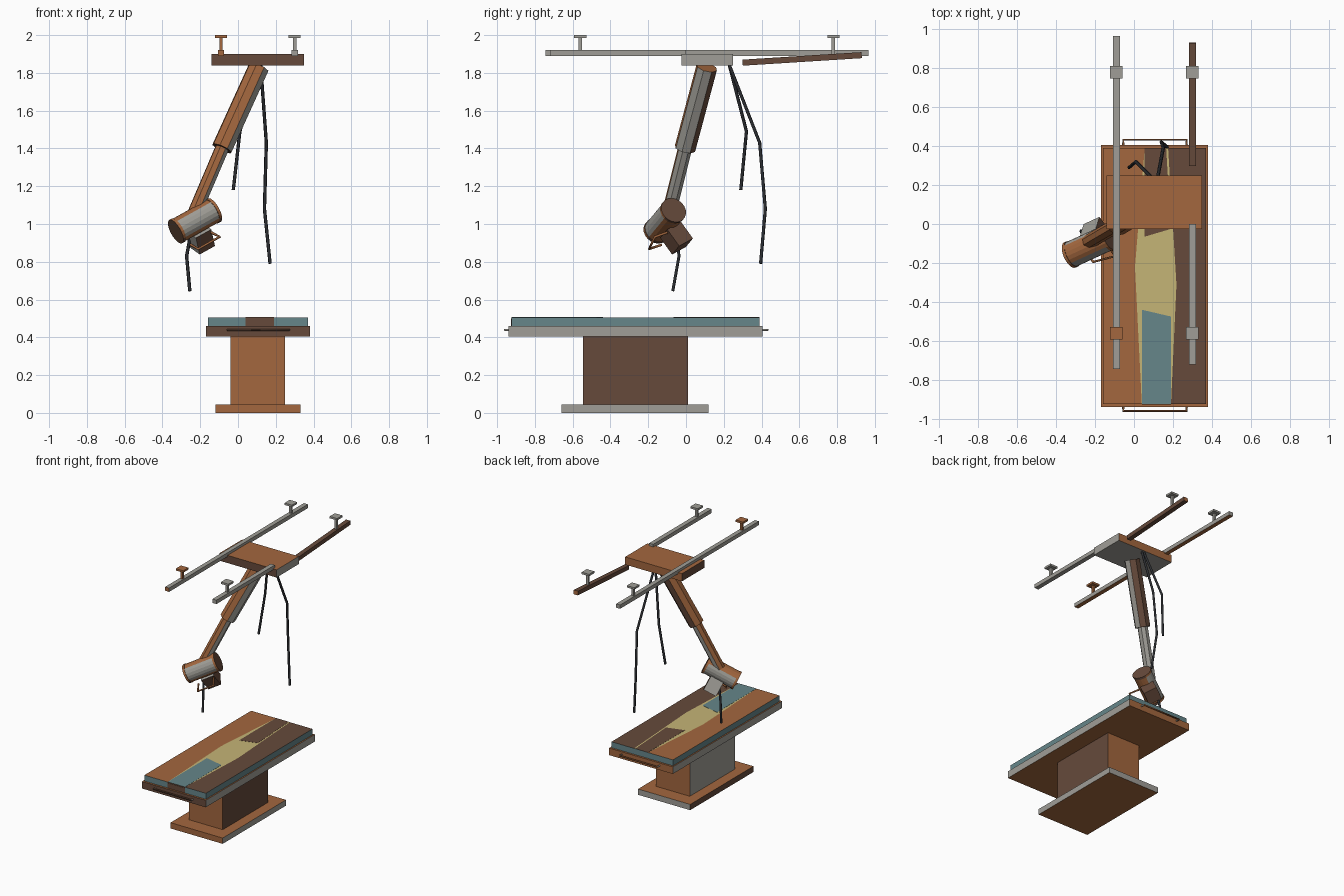
import bpy, bmesh
from mathutils import Vector, Matrix

cube = bpy.data.objects.get("Cube")
if cube:
    bpy.data.objects.remove(cube, do_unlink=True)


def linear(hex_code):
    channels = [int(hex_code[i:i + 2], 16) / 255 for i in (0, 2, 4)]
    return [c / 12.92 if c < 0.04 else ((c + 0.055) / 1.055) ** 2.4 for c in channels] + [1]


# Palette, keyed by one letter
MATS = {}
for key, name, code in (("o", "rust orange", "a3673e"), ("b", "dark brown", "664a3b"),
                        ("g", "warm grey", "a09e97"), ("t", "dull teal", "66868a"),
                        ("y", "sand yellow", "c5b576"), ("k", "cable black", "2b2d31")):
    mat = bpy.data.materials.new(name)
    mat.use_nodes = True
    mat.diffuse_color = linear(code)
    mat.node_tree.nodes["Principled BSDF"].inputs["Base Color"].default_value = linear(code)
    MATS[key] = mat

# Order of the letters in a paint string: front, +x, back, -x, top, bottom
SIDES = [Vector(v) for v in ((0, -1, 0), (1, 0, 0), (0, 1, 0), (-1, 0, 0), (0, 0, 1), (0, 0, -1))]


def finish(name, bm, paint):
    """Turn a bmesh into an object, colouring each face by the side it looks toward."""
    if len(paint) == 1:
        paint *= 6
    bmesh.ops.recalc_face_normals(bm, faces=bm.faces[:])
    slots = sorted(set(paint))
    for f in bm.faces:
        f.normal_update()
        side = max(range(6), key=lambda i: f.normal.dot(SIDES[i]))
        f.material_index = slots.index(paint[side])
    mesh = bpy.data.meshes.new(name)
    bm.to_mesh(mesh)
    bm.free()
    for s in slots:
        mesh.materials.append(MATS[s])
    obj = bpy.data.objects.new(name, mesh)
    bpy.context.collection.objects.link(obj)
    return obj


def box(name, x, y, z, paint):
    bm = bmesh.new()
    size = Matrix.Diagonal((x[1] - x[0], y[1] - y[0], z[1] - z[0], 1))
    mid = Matrix.Translation([(r[0] + r[1]) / 2 for r in (x, y, z)])
    bmesh.ops.create_cube(bm, size=1, matrix=mid @ size)
    return finish(name, bm, paint)


def tube(name, a, b, radius, sides, paint):
    a, b = Vector(a), Vector(b)
    bm = bmesh.new()
    turn = (b - a).to_track_quat("Z", "Y").to_matrix().to_4x4()
    bmesh.ops.create_cone(bm, cap_ends=True, segments=sides, radius1=radius, radius2=radius,
                          depth=(b - a).length, matrix=Matrix.Translation((a + b) / 2) @ turn)
    return finish(name, bm, paint)


def plate(name, points, z0, z1, paint):
    bm = bmesh.new()
    face = bm.faces.new([bm.verts.new((x, y, z0)) for x, y in points])
    up = bmesh.ops.extrude_face_region(bm, geom=[face])["geom"]
    bmesh.ops.translate(bm, vec=(0, 0, z1 - z0),
                        verts=[v for v in up if isinstance(v, bmesh.types.BMVert)])
    return finish(name, bm, paint)


def rod(name, points, radius, paint):
    curve = bpy.data.curves.new(name, "CURVE")
    curve.dimensions = "3D"
    curve.bevel_depth, curve.bevel_resolution, curve.use_fill_caps = radius, 1, True
    line = curve.splines.new("POLY")
    line.points.add(len(points) - 1)
    for p, co in zip(line.points, points):
        p.co = (*co, 1)
    temp = bpy.data.objects.new(name, curve)
    bpy.context.collection.objects.link(temp)
    bpy.context.view_layer.update()
    mesh = bpy.data.meshes.new_from_object(temp.evaluated_get(bpy.context.evaluated_depsgraph_get()))
    bpy.data.objects.remove(temp, do_unlink=True)
    mesh.materials.clear()
    bm = bmesh.new()
    bm.from_mesh(mesh)
    return finish(name, bm, paint)


# Table: foot, column, frame
box("table_foot", (-0.12, 0.33), (-0.66, 0.12), (0, 0.045), "oggboo")
box("table_column", (-0.04, 0.25), (-0.545, 0.01), (0.045, 0.405), "obogoo")
box("table_frame", (-0.17, 0.38), (-0.94, 0.405), (0.405, 0.46), "bgogoo")

# Mattress with a coloured top
L, R, F, B = -0.16, 0.37, -0.925, 0.39
TOP, LOW = 0.506, 0.5
box("mattress", (L, R), (F, B), (0.46, LOW), "t")
box("mattress_front_panel", (0.04, 0.19), (F - 0.002, F), (0.46, LOW), "b")
left_edge = [(0.04, F), (0.005, -0.22), (0.055, B)]
right_edge = [(0.19, F), (0.218, -0.31), (0.175, B)]
plate("mattress_top_orange", [(L, F)] + left_edge + [(L, B)], LOW, TOP, "tttton"[:5].replace("n", "") + "t")
plate("mattress_top_brown", [(R, F)] + right_edge + [(R, B)], LOW, TOP, "ttttbt")
plate("mattress_top_yellow", left_edge + right_edge[::-1], LOW, TOP, "btttyt")
plate("mattress_teal_patch", [(0.04, F), (0.19, F), (0.19, -0.475), (0.04, -0.44)],
      TOP, TOP + 0.001, "btttt" + "t")
plate("mattress_brown_patch", [(0.055, -0.065), (0.19, -0.025), (0.165, B), (0.055, B)],
      TOP, TOP + 0.001, "b")

# End handles
for name, y0, y1 in (("front", -0.94, -0.96), ("back", 0.405, 0.433)):
    rod(name + "_handle", [(-0.055, y0, 0.44), (-0.055, y1, 0.44),
                           (0.27, y1, 0.44), (0.27, y0, 0.44)], 0.006, "bgogoo")

# Ceiling carriage and rails
box("ceiling_carriage", (-0.14, 0.35), (-0.025, 0.25), (1.84, 1.9), "bgobog")
box("long_rail", (-0.107, -0.073), (-0.745, 0.965), (1.89, 1.92), "oggggo")
box("short_front_rail", (0.283, 0.318), (-0.72, 0), (1.89, 1.92), "g")
tilted = box("short_back_rail", (-0.018, 0.018), (-0.316, 0.316), (-0.016, 0.016), "bbobbb")
tilted.matrix_world = Matrix.Translation((0.3, 0.615, 1.874)) @ Matrix.Rotation(0.063, 4, "X")

# Ceiling hangers
for name, x, y, paint, base in (("front_right", -0.09, -0.56, "o", 1.92), ("back_right", -0.09, 0.78, "g", 1.92),
                                ("front_left", 0.3, -0.56, "g", 1.92), ("back_left", 0.3, 0.78, "g", 1.89)):
    box(name + "_hanger_plate", (x - 0.032, x + 0.032), (y - 0.032, y + 0.032), (1.985, 2), paint)
    box(name + "_hanger_post", (x - 0.009, x + 0.009), (y - 0.009, y + 0.009), (base, 1.985), paint)

# Telescopic arm
shoulder, elbow, wrist = Vector((0.11, 0.11, 1.83)), Vector((-0.085, -0.005, 1.4)), Vector((-0.23, -0.09, 1.06))
tube("arm_sleeve", shoulder, elbow, 0.057, 8, "ogboob")
tube("arm_inner", elbow, wrist, 0.038, 8, "oggooo")

# Head: drum with rims at both ends
end_a, end_b = Vector((-0.32, -0.155, 0.965)), Vector((-0.135, -0.07, 1.068))
axis = (end_b - end_a).normalized()
tube("head_drum", end_a, end_b, 0.068, 20, "gggooo")
tube("head_right_rim", end_a - axis * 0.012, end_a + axis * 0.004, 0.071, 20, "obobob")
tube("head_left_rim", end_b - axis * 0.004, end_b + axis * 0.012, 0.071, 20, "obobob")

# Collimator box hanging from the drum
down = Vector((0.02, 0.07, -0.1))
down = (down - axis * down.dot(axis)).normalized()
side = down.cross(axis).normalized()
turn = Matrix((axis, side, down)).transposed().to_4x4()
bm = bmesh.new()
bmesh.ops.create_cube(bm, size=1, matrix=Matrix.Translation((-0.2, -0.05, 0.925)) @ turn
                      @ Matrix.Diagonal((0.1, 0.1, 0.11, 1)))
finish("collimator", bm, "bbgggb".replace(" ", ""))

# Grip loop on the collimator
rod("collimator_grip", [(-0.14, -0.1, 0.955), (-0.097, -0.165, 0.932),
                        (-0.21, -0.195, 0.868), (-0.25, -0.13, 0.89)], 0.007, "o")

# Hanging cables
rod("long_cable", [(0.12, 0.23, 1.84), (0.15, 0.39, 1.43), (0.14, 0.42, 1.08), (0.17, 0.395, 0.79)], 0.009, "k")
rod("short_cable", [(0.1, 0.23, 1.84), (0.01, 0.32, 1.49), (-0.025, 0.29, 1.18)], 0.009, "k")
rod("head_cable", [(-0.25, -0.05, 0.95), (-0.272, -0.037, 0.83), (-0.255, -0.07, 0.645)], 0.009, "k")
